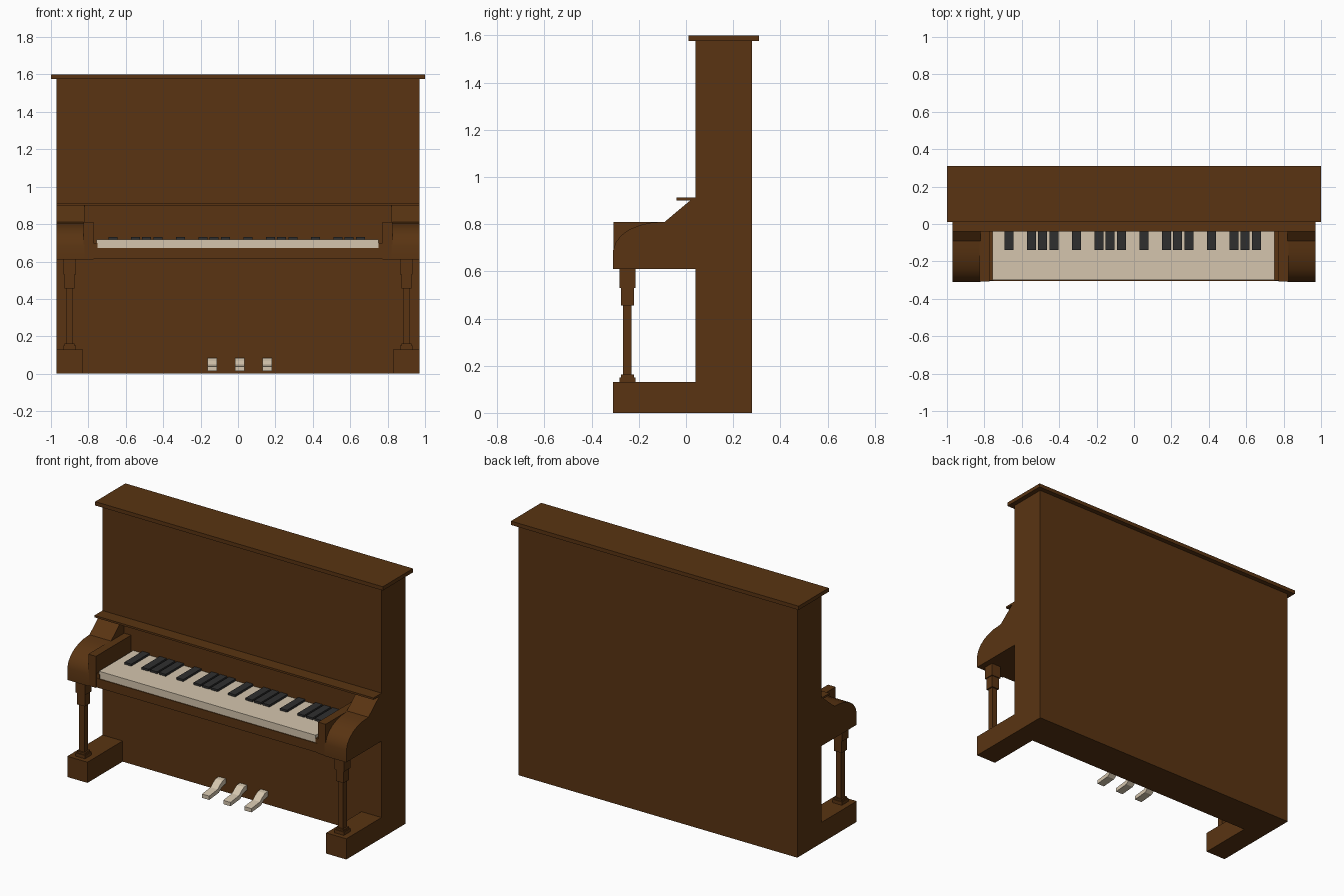
import bpy, bmesh
from mathutils import Vector

if "Cube" in bpy.data.objects:
    bpy.data.objects.remove(bpy.data.objects["Cube"])


def material(name, rgb):
    m = bpy.data.materials.new(name)
    m.diffuse_color = (*rgb, 1)
    m.use_nodes = True
    m.node_tree.nodes["Principled BSDF"].inputs["Base Color"].default_value = m.diffuse_color
    return m


WOOD = material("brown wood", (0.100, 0.034, 0.006))
IVORY = material("ivory", (0.66, 0.56, 0.42))
BLACK = material("black", (0.028, 0.028, 0.028))


def finish(name, bm, mat):
    bmesh.ops.recalc_face_normals(bm, faces=bm.faces)
    me = bpy.data.meshes.new(name)
    bm.to_mesh(me)
    bm.free()
    me.materials.append(mat)
    ob = bpy.data.objects.new(name, me)
    bpy.context.collection.objects.link(ob)
    return ob


def add_box(bm, x, y, z):
    vs = bmesh.ops.create_cube(bm, size=1)["verts"]
    for v in vs:
        v.co = Vector([(r[0] + r[1]) / 2 + c * (r[1] - r[0]) for r, c in zip((x, y, z), v.co)])


def box(name, x, y, z, mat=WOOD):
    bm = bmesh.new()
    add_box(bm, x, y, z)
    return finish(name, bm, mat)


def extrude_x(name, profile, x0, x1, mat=WOOD):
    """Extrude a (y, z) outline from x0 to x1."""
    bm = bmesh.new()
    face = bm.faces.new([bm.verts.new((x0, y, z)) for y, z in profile])
    out = bmesh.ops.extrude_face_region(bm, geom=[face])["geom"]
    bmesh.ops.translate(bm, vec=(x1 - x0, 0, 0),
                        verts=[g for g in out if isinstance(g, bmesh.types.BMVert)])
    return finish(name, bm, mat)


# Case, lid and music shelf
box("case", (-0.97, 0.97), (0.04, 0.28), (0, 1.58))
box("lid", (-1, 1), (0.01, 0.31), (1.576, 1.60))
box("music_shelf", (-0.97, 0.97), (-0.04, 0.045), (0.90, 0.912))

# Key bed
box("key_bed", (-0.83, 0.83), (-0.305, 0.045), (0.615, 0.672))

# Keyboard: one ivory slab, black keys in a 1-3 rhythm
box("white_keys", (-0.757, 0.75), (-0.30, 0.04), (0.672, 0.718), IVORY)
bm = bmesh.new()
for group in range(4):
    for step in (0, 2, 3, 4):
        cx = -0.668 + group * 0.361 + step * 0.0598
        add_box(bm, (cx - 0.024, cx + 0.024), (-0.14, 0.04), (0.71, 0.731))
finish("black_keys", bm, BLACK)

# Arms, cheeks, legs and feet on both sides
arm = [(-0.31, 0.61), (-0.31, 0.685), (-0.298, 0.722), (-0.275, 0.752), (-0.24, 0.778),
       (-0.195, 0.796), (-0.15, 0.806), (-0.09, 0.81), (0.02, 0.902), (0.05, 0.902), (0.05, 0.61)]
leg_blocks = [(0.033, 0.53, 0.615), (0.027, 0.455, 0.535), (0.018, 0.15, 0.46),
              (0.027, 0.15, 0.162), (0.033, 0.125, 0.151)]
for side, s in (("left", -1), ("right", 1)):
    def span(a, b):
        return tuple(sorted((s * a, s * b)))
    ob = extrude_x(side + "_arm", arm, s * 0.82, s * 0.97)
    bpy.ops.object.select_all(action='DESELECT')
    ob.select_set(True)
    bpy.context.view_layer.objects.active = ob
    bpy.ops.object.shade_smooth_by_angle(angle=0.5)
    box(side + "_cheek", span(0.772, 0.825), (-0.308, 0.045), (0.612, 0.81))
    box(side + "_key_end", span(0.75, 0.78), (-0.302, 0.045), (0.613, 0.70))
    box(side + "_foot", span(0.83, 0.97), (-0.31, 0.05), (0, 0.13))
    bm = bmesh.new()
    for r, z0, z1 in leg_blocks:
        add_box(bm, span(0.90 - r, 0.90 + r), (-0.248 - r, -0.248 + r), (z0, z1))
    finish(side + "_leg", bm, WOOD)

# Pedals
pedal = [(0.05, 0.055), (0.05, 0.085), (0.01, 0.083), (-0.015, 0.068), (-0.04, 0.048),
         (-0.125, 0.038), (-0.125, 0.014), (-0.03, 0.022), (0.0, 0.045)]
for name, cx in (("left", -0.138), ("middle", 0.01), ("right", 0.156)):
    extrude_x(name + "_pedal", pedal, cx - 0.025, cx + 0.025, IVORY)
